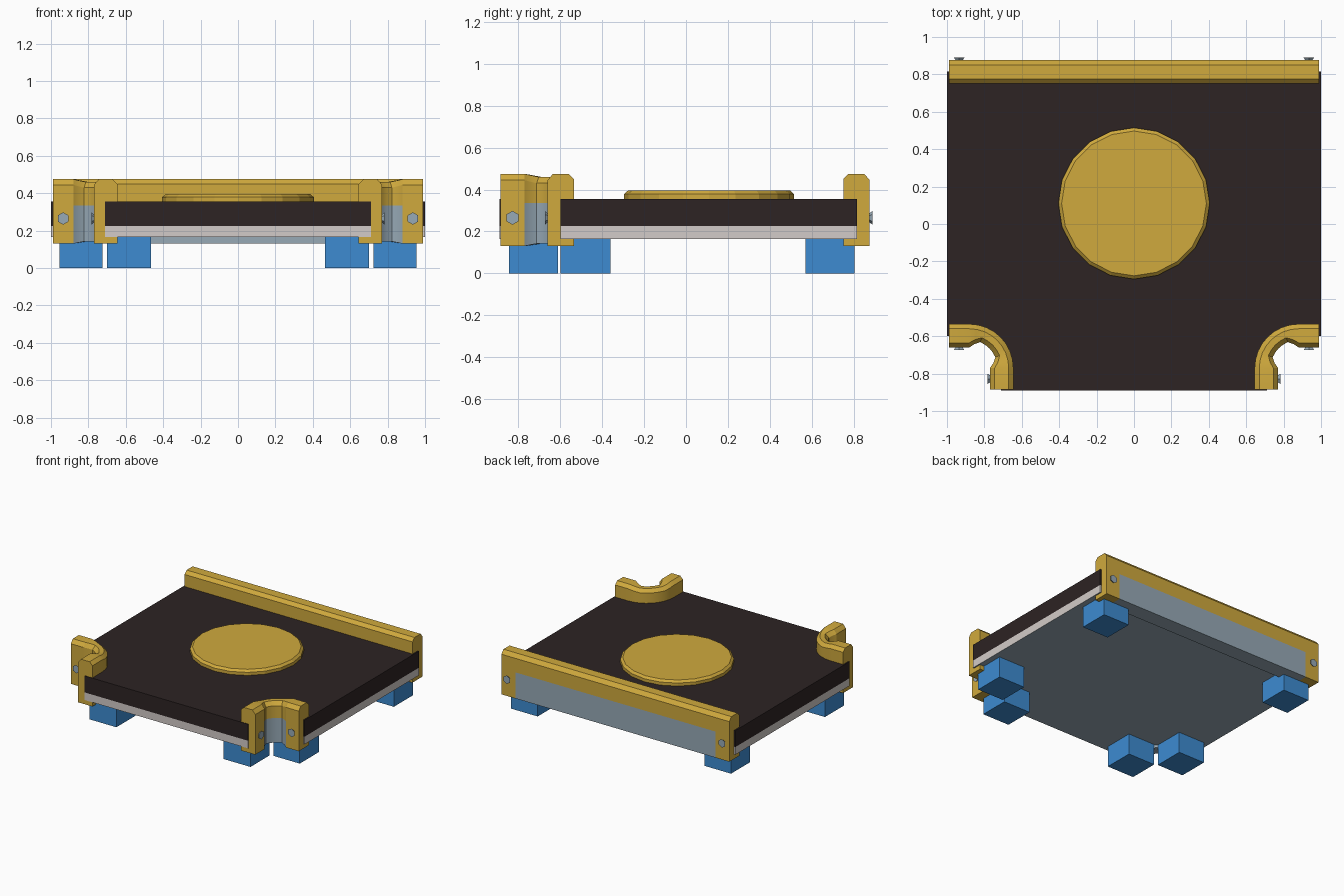
import bpy, bmesh, math
from mathutils import Vector

cube = bpy.data.objects.get("Cube")
if cube:
    bpy.data.objects.remove(cube, do_unlink=True)


def material(name, rgb):
    m = bpy.data.materials.new(name)
    m.use_nodes = True
    m.diffuse_color = (*rgb, 1)
    m.node_tree.nodes["Principled BSDF"].inputs["Base Color"].default_value = (*rgb, 1)
    return m


GOLD = material("gold", (0.63, 0.40, 0.047))
GREY = material("steel grey", (0.31, 0.40, 0.47))
BLUE = material("blue", (0.047, 0.26, 0.64))
DARK = material("dark brown", (0.026, 0.017, 0.017))
WHITE = material("off white", (0.65, 0.60, 0.58))


def finish(name, bm, mats, smooth=False):
    bmesh.ops.recalc_face_normals(bm, faces=bm.faces)
    mesh = bpy.data.meshes.new(name)
    bm.to_mesh(mesh)
    bm.free()
    for m in mats:
        mesh.materials.append(m)
    ob = bpy.data.objects.new(name, mesh)
    bpy.context.collection.objects.link(ob)
    if smooth:
        bpy.ops.object.select_all(action="DESELECT")
        ob.select_set(True)
        bpy.context.view_layer.objects.active = ob
        bpy.ops.object.shade_smooth_by_angle(angle=math.radians(25))
    return ob


def box(name, lo, hi, mat):
    bm = bmesh.new()
    bmesh.ops.create_cube(bm, size=1)
    for v in bm.verts:
        v.co = [(a + b) / 2 + c * (b - a) for a, b, c in zip(lo, hi, v.co)]
    return finish(name, bm, [mat])


def cone(name, r1, r2, depth, sides, centre, axis, mat):
    bm = bmesh.new()
    bmesh.ops.create_cone(bm, cap_ends=True, segments=sides, radius1=r1, radius2=r2, depth=depth)
    ob = finish(name, bm, [mat])
    ob.rotation_euler = Vector(axis).to_track_quat("Z", "Y").to_euler()
    ob.location = centre
    return ob


# Rim section: distance in from the outer face, height
SECTION = [(0, .13), (0, .335), (0, .445), (.025, .475), (.1, .475), (.125, .45),
           (.125, .355), (.06, .355), (.06, .165), (.125, .165), (.125, .13)]
GREY_SIDES = (0, 8, 9, 10)


def rim(name, stations, smooth=False):
    """Sweep the section; a station is (point, inward direction, recess 0..1)."""
    bm = bmesh.new()
    rings = []
    for (px, py), (nx, ny), recess in stations:
        ring = []
        for i, (d, z) in enumerate(SECTION):
            if i < 4:
                d += .04 * recess
            if 2 <= i <= 5:
                z -= .015 * recess
            if i in (0, len(SECTION) - 1):
                z += .012 * recess
            ring.append(bm.verts.new((px + nx * d, py + ny * d, z)))
        rings.append(ring)
    n = len(SECTION)
    for k, (a, b) in enumerate(zip(rings, rings[1:])):
        middle = 0 < k < len(rings) - 2
        for i in range(n):
            j = (i + 1) % n
            f = bm.faces.new((a[i], a[j], b[j], b[i]))
            f.material_index = int(middle and i in GREY_SIDES)
    bm.faces.new(rings[0])
    bm.faces.new(rings[-1])
    return finish(name, bm, [GOLD, GREY], smooth)


# Centre of each front corner curve
CX, CY, OUT = .88, -.77, .11
ARC = [math.radians(90 + 90 * i / 8) for i in range(9)]


def slab(name, z0, z1, mats):
    """Platform layer with the two front corners scooped out."""
    half = [(1, .815), (1, CY + .17)]
    half += [(CX + .17 * math.cos(a), CY + .17 * math.sin(a)) for a in ARC]
    half += [(CX - .17, -.889)]
    outline = half + [(-x, y) for x, y in reversed(half)]
    bm = bmesh.new()
    base = bm.faces.new([bm.verts.new((x, y, z0)) for x, y in outline])
    top = bmesh.ops.extrude_face_region(bm, geom=[base], use_keep_orig=True)["geom"]
    bmesh.ops.translate(bm, vec=(0, 0, z1 - z0),
                        verts=[g for g in top if isinstance(g, bmesh.types.BMVert)])
    bm.normal_update()
    for f in bm.faces:
        if abs(f.normal.z) > .9 and f.calc_center_median().z < z0 + .001:
            f.material_index = len(mats) - 1
    return finish(name, bm, mats)


slab("dark_top_slab", .225, .355, [DARK])
slab("light_lower_slab", .165, .225, [WHITE, GREY])

# Raised disc with a bevelled rim
cone("disc_body", .405, .405, .025, 20, (0, .11, .3665), (0, 0, 1), GOLD)
cone("disc_bevel", .405, .387, .016, 20, (0, .11, .387), (0, 0, 1), GOLD)

# Back rail
rim("back_rail", [((x, .876), (0, -1), 0) for x in (.99, .87, -.87, -.99)])

for s, side in ((1, "left"), (-1, "right")):
    # Curved corner bracket
    path = [((s * (CX + .11), CY + OUT), (0, 1), 0)]
    for i, a in enumerate(ARC):
        c, q = math.cos(a), math.sin(a)
        recess = min(1, min(i, 8 - i) / 2)
        path.append(((s * (CX + OUT * c), CY + OUT * q), (s * c, q), recess))
    path.append(((s * (CX - OUT), CY - .115), (-s, 0), 0))
    rim(side + "_corner_bracket", path, True)

    # Hexagonal bolts, flaring outward
    for label, spot, axis in (
            ("rail_bolt", (s * .935, .882, .265), (0, 1, 0)),
            ("bracket_front_bolt", (s * .935, CY + OUT - .006, .265), (0, -1, 0)),
            ("bracket_side_bolt", (s * (CX - OUT + .006), -.828, .265), (s, 0, 0))):
        cone(side + "_" + label, .02, .033, .016, 6, spot, axis, GREY)

    # Feet
    for label, x0, x1, y0, y1 in (
            ("back_foot", .725, .955, .57, .805),
            ("front_outer_foot", .725, .955, -.598, -.36),
            ("front_inner_foot", .465, .70, -.845, -.61)):
        xs = sorted((s * x0, s * x1))
        box(side + "_" + label, (xs[0], y0, 0), (xs[1], y1, .166), BLUE)
